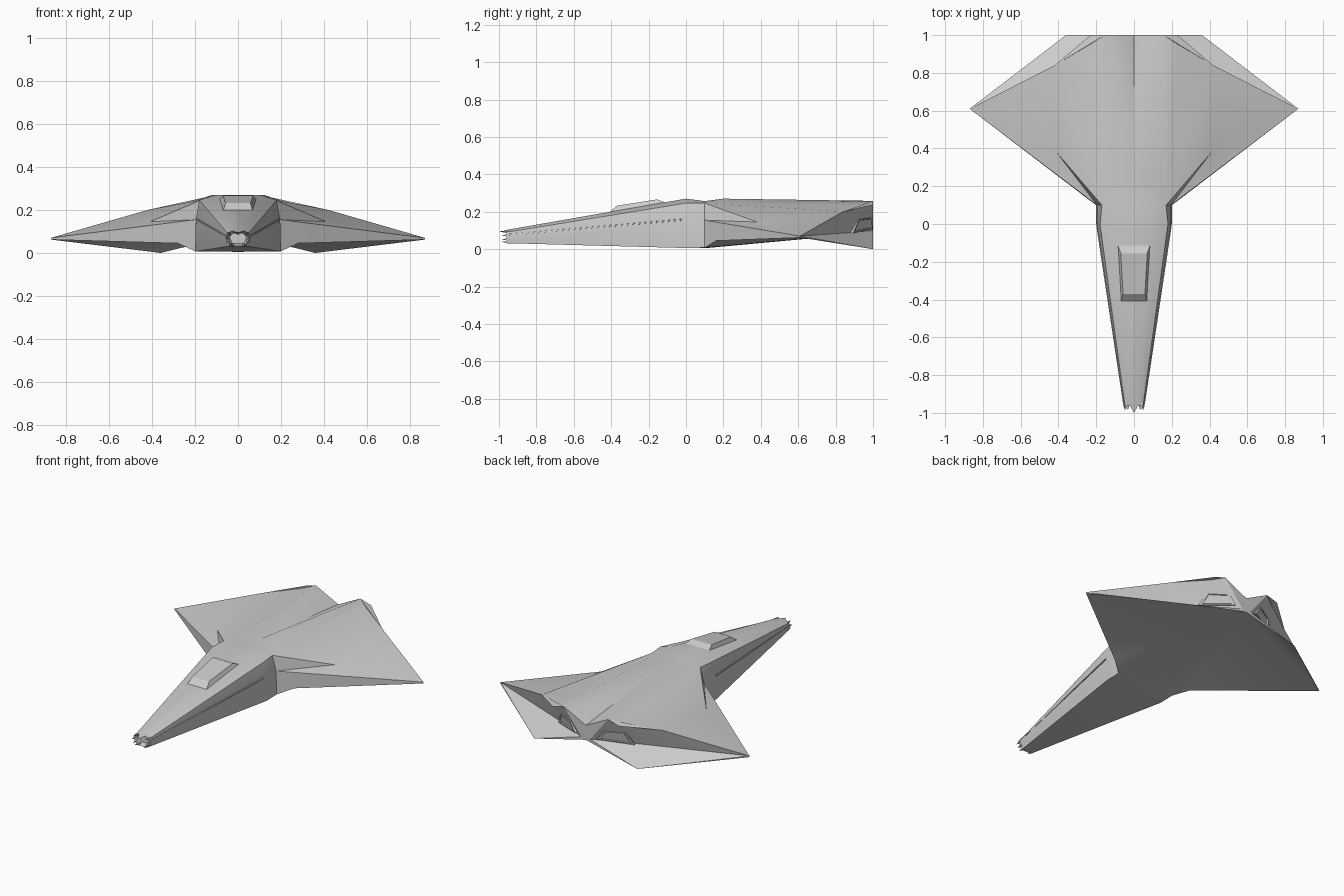
import bpy, bmesh, math
from mathutils import Vector

if "Cube" in bpy.data.objects:
    bpy.data.objects.remove(bpy.data.objects["Cube"])


def mirrored(name, faces, angle=22):
    """Mesh from right-hand faces plus their mirror across x = 0."""
    bm = bmesh.new()
    for pts in faces:
        for s in (1, -1):
            bm.faces.new([bm.verts.new((s * x, y, z)) for x, y, z in pts])
    bmesh.ops.remove_doubles(bm, verts=bm.verts, dist=1e-4)
    bmesh.ops.recalc_face_normals(bm, faces=bm.faces)
    me = bpy.data.meshes.new(name)
    bm.to_mesh(me)
    bm.free()
    ob = bpy.data.objects.new(name, me)
    bpy.context.collection.objects.link(ob)
    bpy.ops.object.select_all(action='DESELECT')
    ob.select_set(True)
    bpy.context.view_layer.objects.active = ob
    bpy.ops.object.shade_smooth_by_angle(angle=math.radians(angle))
    return ob


def bands(loops):
    """Quads joining successive closed four-point loops."""
    return [[a[i], a[(i + 1) % 4], b[(i + 1) % 4], b[i]]
            for a, b in zip(loops, loops[1:]) for i in range(4)]


# Nose half-sections from bottom centre to top centre: y, [(x, z)]
stations = [
    (-.96, [(0, .032), (.035, .032), (.056, .072), (.048, .09), (.028, .103), (0, .103)]),
    (0.0, [(0, .006), (.2, .006), (.196, .155), (.18, .246), (.1, .27), (0, .27)]),
    (0.1, [(0, .005), (.2, .008), (.196, .155), (.17, .247), (.1, .257), (0, .257)]),
]
rings = [[(x, y, z) for x, z in prof] for y, prof in stations]
faces = []
for a, b in zip(rings, rings[1:]):
    for i in range(len(a) - 1):
        faces.append([a[i], b[i], b[i + 1], a[i + 1]])

# Nose mouth: shallow recess
mouth = [(x * .7, -.93, .068 + (z - .068) * .7) for x, _, z in rings[0]]
for i in range(5):
    faces.append([rings[0][i], rings[0][i + 1], mouth[i + 1], mouth[i]])
faces.append(mouth)

# Wing and rear body key points
C_bot, K_low, K, N, P0, C0 = rings[-1]
T, T_low = (.87, .61, .07), (.87, .61, .062)      # wing tip
M = (.41, .38, .145)                              # wing fold
A, B = (.42, .84, .2), (.23, 1, .236)             # trailing ridge
F, G = (.28, .87, .088), (.03, 1, .1)             # foot of the rear face
L = (.36, 1, 0)                                   # drooped rear corner
Q, C2 = (.12, .2, .27), (0, .2, .262)             # spine start
P1, C1 = (.155, 1, .258), (0, 1, .18)             # rear spine peak and valley
G0, Cr = (0, 1, .1), (0, 1, .088)                 # rear centre, shelf and underside
E_low = (.28, .16, .045)                          # lower leading edge
# top skin
faces += [[C0, P0, Q, C2], [C2, Q, P1], [C2, P1, C1], [P0, N, Q], [N, P1, Q],
          [N, B, P1], [N, A, B], [N, M, A], [N, K, M], [K, T, M], [M, T, A],
          [K, K_low, E_low], [K, E_low, T], [E_low, T_low, T]]
# rear faces and drooping shelf
faces += [[A, P1, B], [A, F, P1], [P1, F, G], [P1, G, C1], [C1, G, G0],
          [A, T, F], [T, L, F], [F, L, G], [G0, G, L, Cr], [T, T_low, L]]
# underside
faces += [[C_bot, K_low, Cr], [K_low, E_low, Cr], [E_low, T_low, Cr], [T_low, L, Cr]]
mirrored("hull", faces, 32)

# Canopy: raised faceted block on the nose
base = [(0, -.425, .185), (.072, -.425, .185), (.094, -.085, .24), (0, -.085, .24)]
top = [(0, -.37, .232), (.058, -.37, .232), (.07, -.155, .266), (0, -.155, .266)]
mirrored("canopy", [top, base] + [[base[i], base[i + 1], top[i + 1], top[i]]
                                  for i in range(3)], 10)

# Exhaust frames: recessed trapezoids on the rear faces
outer = [Vector(p) for p in ((.26, .88, .088), (.07, .985, .112),
                             (.11, .98, .17), (.225, .915, .165))]
mid = sum(outer, Vector()) / 4
nrm = (outer[1] - outer[0]).cross(outer[3] - outer[0]).normalized()
if nrm.y < 0:
    nrm = -nrm
loops = [[tuple(mid + (p - mid) * s + nrm * h) for p in outer]
         for s, h in ((1, -.01), (1, .014), (.85, .014), (.75, .009))]
mirrored("exhaust_frames", bands(loops) + [loops[-1]], 20)

# Nose teeth: small pyramids around the mouth, plus a central beak
teeth = []
for (x, z), (tx, tz) in [((.026, .036), (.033, .04)), ((.045, .056), (.043, .05)),
                         ((.05, .075), (.052, .072)), ((.042, .09), (.042, .096))]:
    tip, r = (tx, -.985, tz), .008
    q = [(x - r, -.945, z - r), (x + r, -.945, z - r),
         (x + r, -.945, z + r), (x - r, -.945, z + r)]
    teeth += [[q[i], q[(i + 1) % 4], tip] for i in range(4)] + [q]
mirrored("nose_teeth", teeth, 10)
b0, b1, b2, tip = (0, -.945, .103), (.03, -.945, .103), (0, -.945, .085), (0, -1, .094)
mirrored("nose_beak", [[b0, b1, tip], [b1, b2, tip], [b0, b1, b2]], 10)

# Side strakes: thin ribs along the nose flanks
lo, hi = Vector((.054, -.95, .077)), Vector((.194, -.02, .156))
ends = [[tuple(p + Vector((dx, 0, dz))) for dx, dz in
         ((-.006, -.004), (.004, -.003), (.003, .004), (-.006, .006))] for p in (lo, hi)]
mirrored("side_strakes", bands(ends) + ends, 10)
